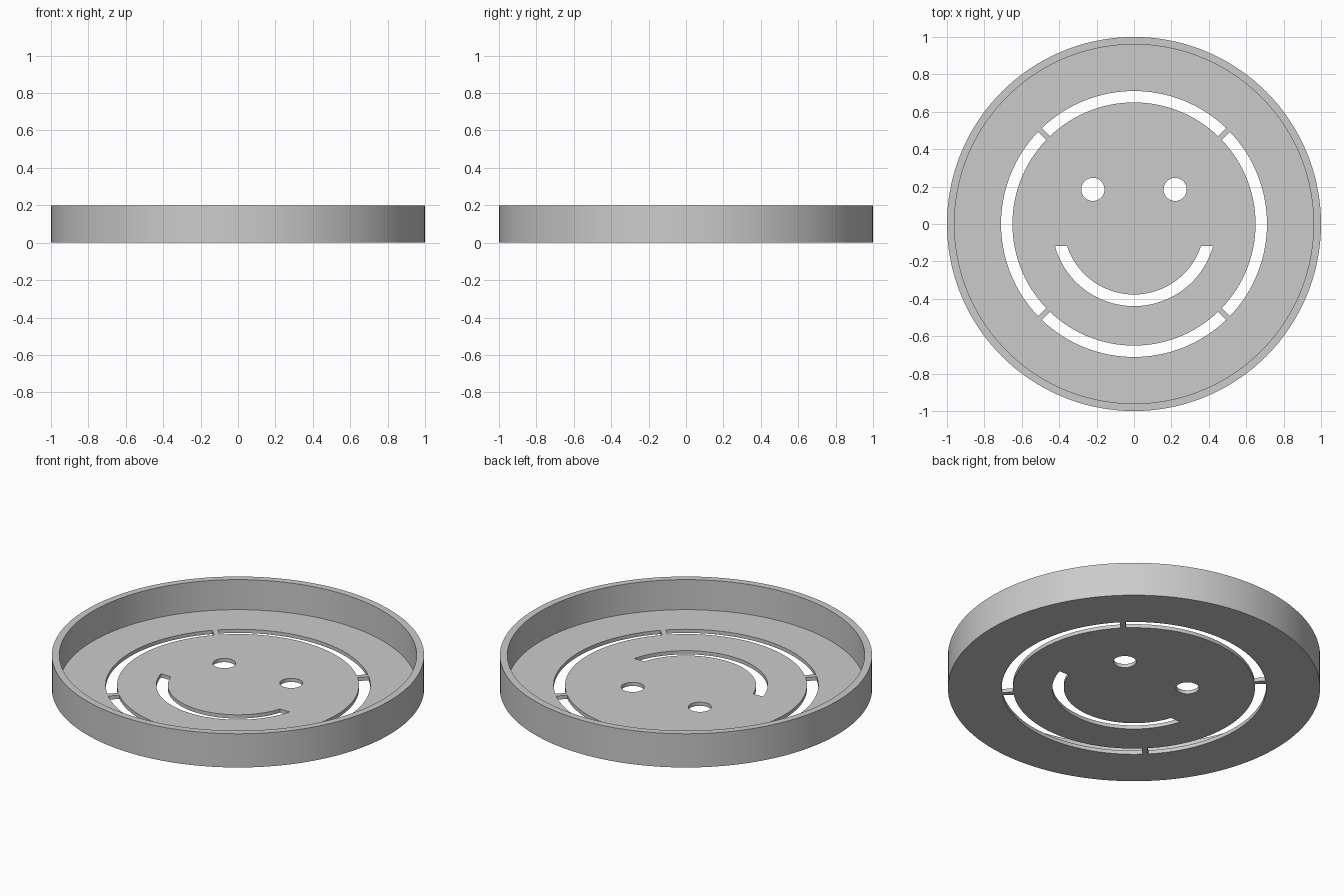
import bpy, bmesh
from math import sin, cos, asin, pi, tau

if "Cube" in bpy.data.objects:
    bpy.data.objects.remove(bpy.data.objects["Cube"])

RIM, INNER, HEIGHT, FLOOR = 1.0, 0.96, 0.2, 0.022
SLOT_IN, SLOT_OUT, BRIDGE = 0.65, 0.711, 0.03
MOUTH_IN, MOUTH_OUT, MOUTH_TOP = 0.377, 0.439, -0.118


def arc(radius, start, end, steps):
    """Points along an arc, both ends included."""
    angles = [start + (end - start) * i / steps for i in range(steps + 1)]
    return [(radius * cos(a), radius * sin(a)) for a in angles]


def circle(radius, steps, cx=0, cy=0):
    return [(x + cx, y + cy) for x, y in arc(radius, 0, tau, steps)[:-1]]


def slot(middle):
    """Quarter of the ring cut, ending square against the bridges."""
    a, b = (pi / 4 - asin(BRIDGE / 2 / r) for r in (SLOT_OUT, SLOT_IN))
    return (arc(SLOT_OUT, middle - a, middle + a, 32)
            + arc(SLOT_IN, middle + b, middle - b, 32))


def mouth():
    """Smile cut, ending flat along a level line."""
    a, b = (asin(MOUTH_TOP / r) for r in (MOUTH_OUT, MOUTH_IN))
    return (arc(MOUTH_OUT, a, -pi - a, 48)
            + arc(MOUTH_IN, -pi - b, b, 48))


bm = bmesh.new()


def ring(points, z):
    verts = [bm.verts.new((x, y, z)) for x, y in points]
    for v, w in zip(verts, verts[1:] + verts[:1]):
        bm.edges.new((v, w))
    return verts


def wall(low, high):
    n = len(low)
    for i in range(n):
        j = (i + 1) % n
        bm.faces.new((low[i], low[j], high[j], high[i]))


def fill(rings):
    edges = []
    for r in rings:
        edges += [bm.edges.get((v, w)) for v, w in zip(r, r[1:] + r[:1])]
    bmesh.ops.triangle_fill(bm, use_beauty=True, edges=edges)


# Outlines of the cuts: four ring slots, two eyes and the smile
cuts = [slot(k * pi / 2) for k in range(4)]
cuts += [circle(0.062, 40, side * 0.22, 0.185) for side in (-1, 1)]
cuts.append(mouth())

# Floor with its cuts, top and bottom
bottom = ring(circle(RIM, 144), 0)
floor = ring(circle(INNER, 144), FLOOR)
cut_low = [ring(c, 0) for c in cuts]
cut_high = [ring(c, FLOOR) for c in cuts]
fill([bottom] + cut_low)
fill([floor] + cut_high)
for low, high in zip(cut_low, cut_high):
    wall(low, high)

# Upright rim
rim_outer = ring(circle(RIM, 144), HEIGHT)
rim_inner = ring(circle(INNER, 144), HEIGHT)
wall(bottom, rim_outer)
wall(rim_outer, rim_inner)
wall(rim_inner, floor)

bmesh.ops.recalc_face_normals(bm, faces=bm.faces[:])
mesh = bpy.data.meshes.new("smiling_tray")
bm.to_mesh(mesh)
bm.free()
tray = bpy.data.objects.new("smiling_tray", mesh)
bpy.context.collection.objects.link(tray)

# Plain grey
grey = bpy.data.materials.new("grey")
grey.use_nodes = True
color = (0.6, 0.6, 0.6, 1)
grey.diffuse_color = color
grey.node_tree.nodes["Principled BSDF"].inputs["Base Color"].default_value = color
mesh.materials.append(grey)

bpy.context.view_layer.objects.active = tray
tray.select_set(True)
bpy.ops.object.shade_smooth_by_angle(angle=pi / 6)
